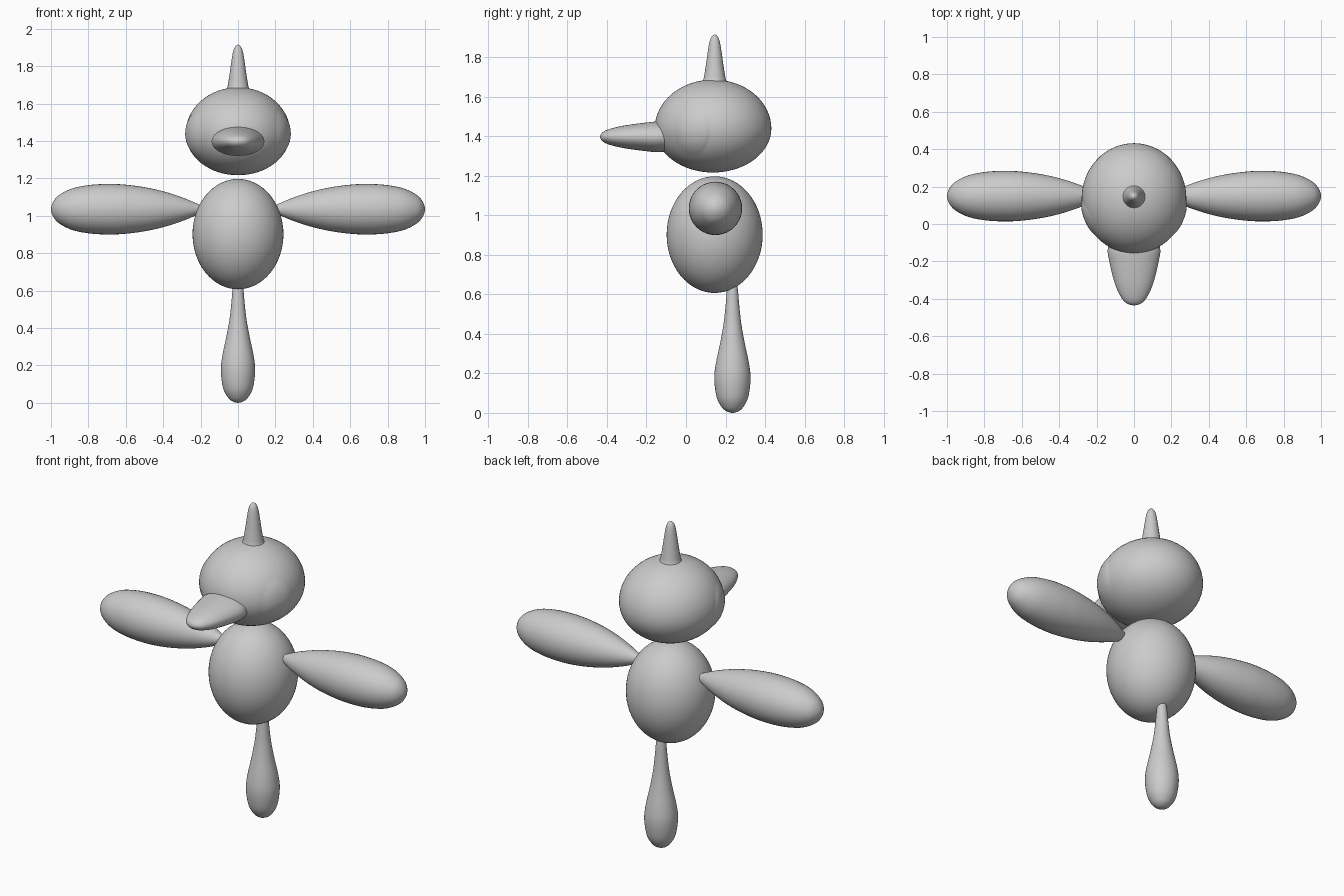
import bpy, bmesh, math
from mathutils import Vector, Matrix

cube = bpy.data.objects.get("Cube")
if cube:
    bpy.data.objects.remove(cube, do_unlink=True)

grey = bpy.data.materials.new("light_grey")
grey.use_nodes = True
COLOUR = (0.6, 0.6, 0.6, 1)
grey.diffuse_color = COLOUR
grey.node_tree.nodes["Principled BSDF"].inputs["Base Color"].default_value = COLOUR

MID_Y = 0.145
HEAD = Vector((0, 0.137, 1.44))
HEAD_R = Vector((0.28, 0.295, 0.235))


def finish(name, bm):
    bmesh.ops.recalc_face_normals(bm, faces=bm.faces)
    for f in bm.faces:
        f.smooth = True
    mesh = bpy.data.meshes.new(name)
    bm.to_mesh(mesh)
    bm.free()
    mesh.materials.append(grey)
    obj = bpy.data.objects.new(name, mesh)
    bpy.context.collection.objects.link(obj)
    return obj


def ellipsoid(name, centre, radii):
    bm = bmesh.new()
    bmesh.ops.create_uvsphere(bm, u_segments=64, v_segments=32, radius=1)
    bmesh.ops.scale(bm, vec=radii, verts=bm.verts)
    bmesh.ops.translate(bm, vec=centre, verts=bm.verts)
    return finish(name, bm)


def smooth_profile(points, steps=4):
    """Rounded path through (radius, distance) points."""
    p = [Vector(q) for q in points]
    # mirrored end points keep the tips round
    p = [Vector((-p[1].x, p[1].y))] + p + [Vector((-p[-2].x, p[-2].y))]
    out = []
    for a, b, c, d in zip(p, p[1:], p[2:], p[3:]):
        for i in range(steps):
            t = i / steps
            out.append(0.5 * (2 * b + (c - a) * t + (2 * a - 5 * b + 4 * c - d) * t * t
                              + (3 * b - a - 3 * c + d) * t ** 3))
    return out + [p[-2]]


def lathe(name, points, matrix, sides=40):
    bm = bmesh.new()
    verts = [bm.verts.new((max(q.x, 0), 0, q.y)) for q in smooth_profile(points)]
    edges = [bm.edges.new(pair) for pair in zip(verts, verts[1:])]
    bmesh.ops.spin(bm, geom=verts + edges, cent=(0, 0, 0), axis=(0, 0, 1),
                   angle=math.tau, steps=sides)
    bmesh.ops.remove_doubles(bm, verts=bm.verts, dist=0.0001)
    bmesh.ops.transform(bm, matrix=matrix, verts=bm.verts)
    return finish(name, bm)


# Body and head
ellipsoid("body", (0, MID_Y, 0.902), (0.243, 0.243, 0.295))
head = ellipsoid("head", HEAD, HEAD_R)
for v in head.data.vertices:  # fuller crown, flatter chin
    dz = v.co.z - HEAD.z
    v.co.z = HEAD.z + dz * (1.05 if dz > 0 else 0.95)

# Crest on top of the head
lathe("crest", [(0, 1.62), (0.066, 1.65), (0.056, 1.69), (0.046, 1.75), (0.036, 1.82),
                (0.028, 1.87), (0.018, 1.9), (0, 1.915)],
      Matrix.Translation((0, MID_Y, 0)))

# Beak: wide, flattened cone pointing forward
lathe("beak", [(0, 0.02), (0.11, -0.04), (0.14, -0.13), (0.132, -0.2), (0.108, -0.3),
               (0.086, -0.36), (0.06, -0.405), (0.033, -0.427), (0, -0.435)],
      Matrix.Translation((0, 0, 1.397)) @ Matrix.Diagonal((1, 1, 0.55, 1))
      @ Matrix.Rotation(math.radians(-90), 4, "X"))

# Tail hanging below the body
lathe("tail", [(0, 0), (0.03, 0.008), (0.055, 0.03), (0.08, 0.08), (0.092, 0.17),
               (0.084, 0.25), (0.063, 0.35), (0.045, 0.45), (0.034, 0.55),
               (0.027, 0.63), (0.017, 0.68), (0, 0.695)],
      Matrix.Translation((0, 0.235, 0)))

WING = [(0, 0.19), (0.02, 0.2), (0.035, 0.23), (0.064, 0.3), (0.096, 0.4), (0.118, 0.5),
        (0.131, 0.6), (0.135, 0.68), (0.131, 0.78), (0.113, 0.88), (0.08, 0.95),
        (0.045, 0.985), (0, 1)]


def eye(name, side):
    """Thin oval lens that follows the side of the head."""
    bm = bmesh.new()
    rings, sides = 6, 40

    def point(r, a):
        y = 0.03 + 0.095 * r * math.cos(a)
        z = 1.43 + 0.137 * r * math.sin(a)
        dz = (z - HEAD.z) / (1.05 if z > HEAD.z else 0.95)
        u, w = (y - HEAD.y) / HEAD_R.y, dz / HEAD_R.z
        x = HEAD_R.x * math.sqrt(1 - u * u - w * w)
        return side * (x + 0.008 * (1 - r ** 4) - 0.001), y, z

    loops = [[bm.verts.new(point(k / rings, math.tau * i / sides)) for i in range(sides)]
             for k in range(1, rings + 1)]
    centre = bm.verts.new(point(0, 0))
    for i in range(sides):
        j = (i + 1) % sides
        bm.faces.new((centre, loops[0][i], loops[0][j]))
        for a, b in zip(loops, loops[1:]):
            bm.faces.new((a[i], b[i], b[j], a[j]))
    obj = finish(name, bm)
    if obj.data.polygons[0].normal.x * side < 0:
        obj.data.flip_normals()


# Paired parts
for label, side in (("left", 1), ("right", -1)):
    lathe(label + "_wing", WING, Matrix.Translation((0, MID_Y + 0.004, 1.035))
          @ Matrix.Rotation(math.radians(90 * side), 4, "Y"))
    eye(label + "_eye", side)
